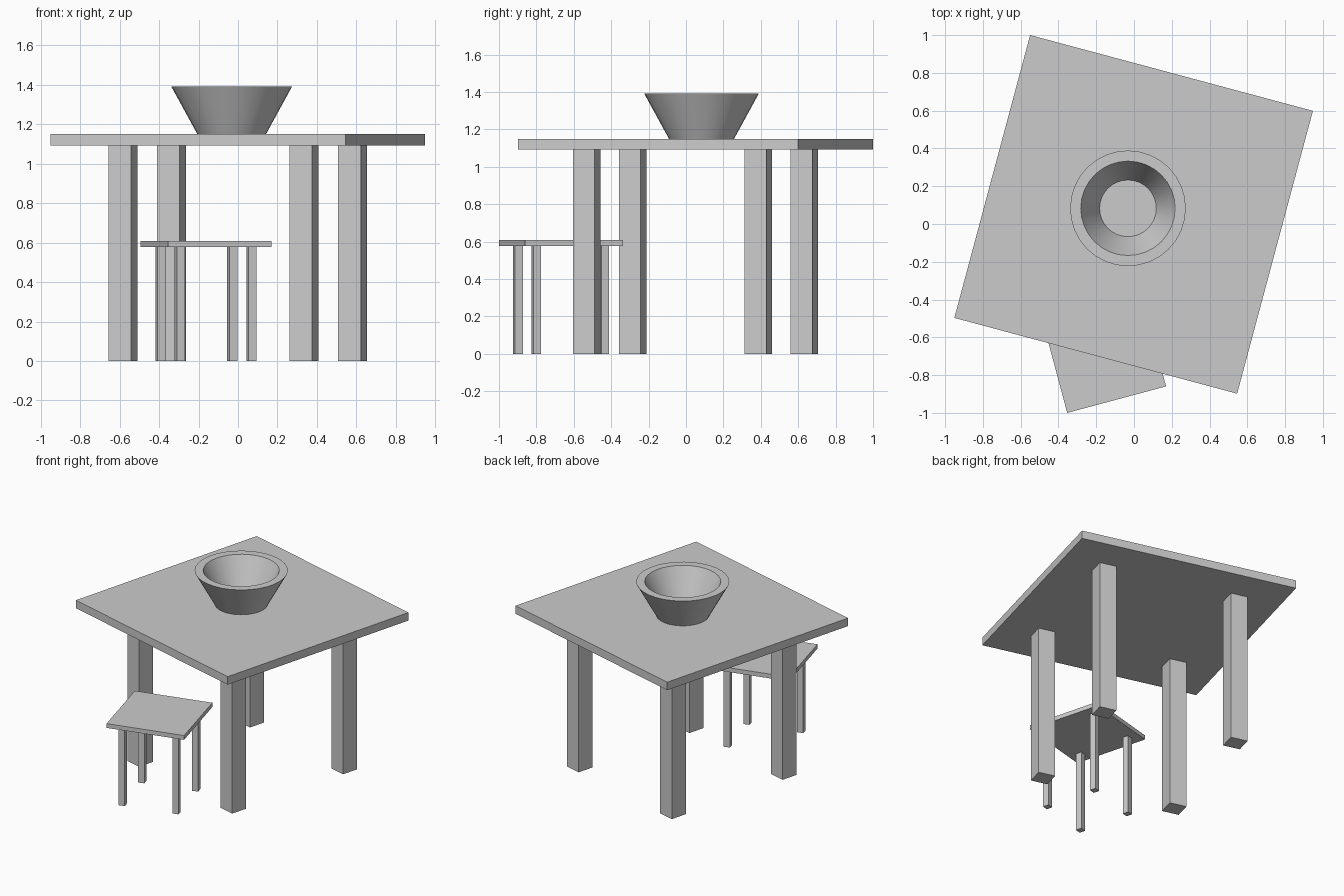
import bpy, bmesh
from math import radians, sin, cos, tau
from mathutils import Matrix

if "Cube" in bpy.data.objects:
    bpy.data.objects.remove(bpy.data.objects["Cube"])


def finish(name, bm, parent_matrix=None):
    bmesh.ops.recalc_face_normals(bm, faces=bm.faces)
    mesh = bpy.data.meshes.new(name)
    bm.to_mesh(mesh)
    bm.free()
    obj = bpy.data.objects.new(name, mesh)
    bpy.context.collection.objects.link(obj)
    if parent_matrix:
        obj.matrix_world = parent_matrix
    return obj


def box(name, frame, x, y, z0, z1, width):
    bm = bmesh.new()
    m = Matrix.Translation((x, y, (z0 + z1) / 2)) @ Matrix.Diagonal((width, width, z1 - z0, 1))
    bmesh.ops.create_cube(bm, size=1, matrix=m)
    return finish(name, bm, frame)


def four_legged(name, slab, centre, angle, width, z0, z1, leg_offset, leg_width):
    frame = Matrix.Translation((*centre, 0)) @ Matrix.Rotation(radians(angle), 4, 'Z')
    box(f"{name}_{slab}", frame, 0, 0, z0, z1, width)
    for depth, sy in (("front", -1), ("back", 1)):
        for side, sx in (("left", -1), ("right", 1)):
            box(f"{name}_{depth}_{side}_leg", frame,
                sx * leg_offset, sy * leg_offset, 0, z0, leg_width)


# Table and stool, turned in opposite directions
four_legged("table", "top", (-0.002, 0.051), -15, 1.55, 1.092, 1.15, 0.475, 0.12)
four_legged("stool", "seat", (-0.162, -0.668), 15, 0.542, 0.577, 0.608, 0.188, 0.043)

# Bowl: thick-walled lathe with a flat rim and floor
SEGMENTS = 32
profile = [(0.174, 1.15), (0.306, 1.391), (0.25, 1.391), (0.15, 1.18)]
bm = bmesh.new()
rings = [[bm.verts.new((r * cos(tau * i / SEGMENTS), r * sin(tau * i / SEGMENTS), z))
          for i in range(SEGMENTS)] for r, z in profile]
for a, b in zip(rings, rings[1:]):
    for i in range(SEGMENTS):
        j = (i + 1) % SEGMENTS
        bm.faces.new((a[i], a[j], b[j], b[i]))
bm.faces.new(rings[0])
bm.faces.new(rings[-1])
bowl = finish("bowl", bm, Matrix.Translation((-0.032, 0.083, 0)))
bpy.context.view_layer.objects.active = bowl
bowl.select_set(True)
bpy.ops.object.shade_smooth_by_angle(angle=radians(30))
